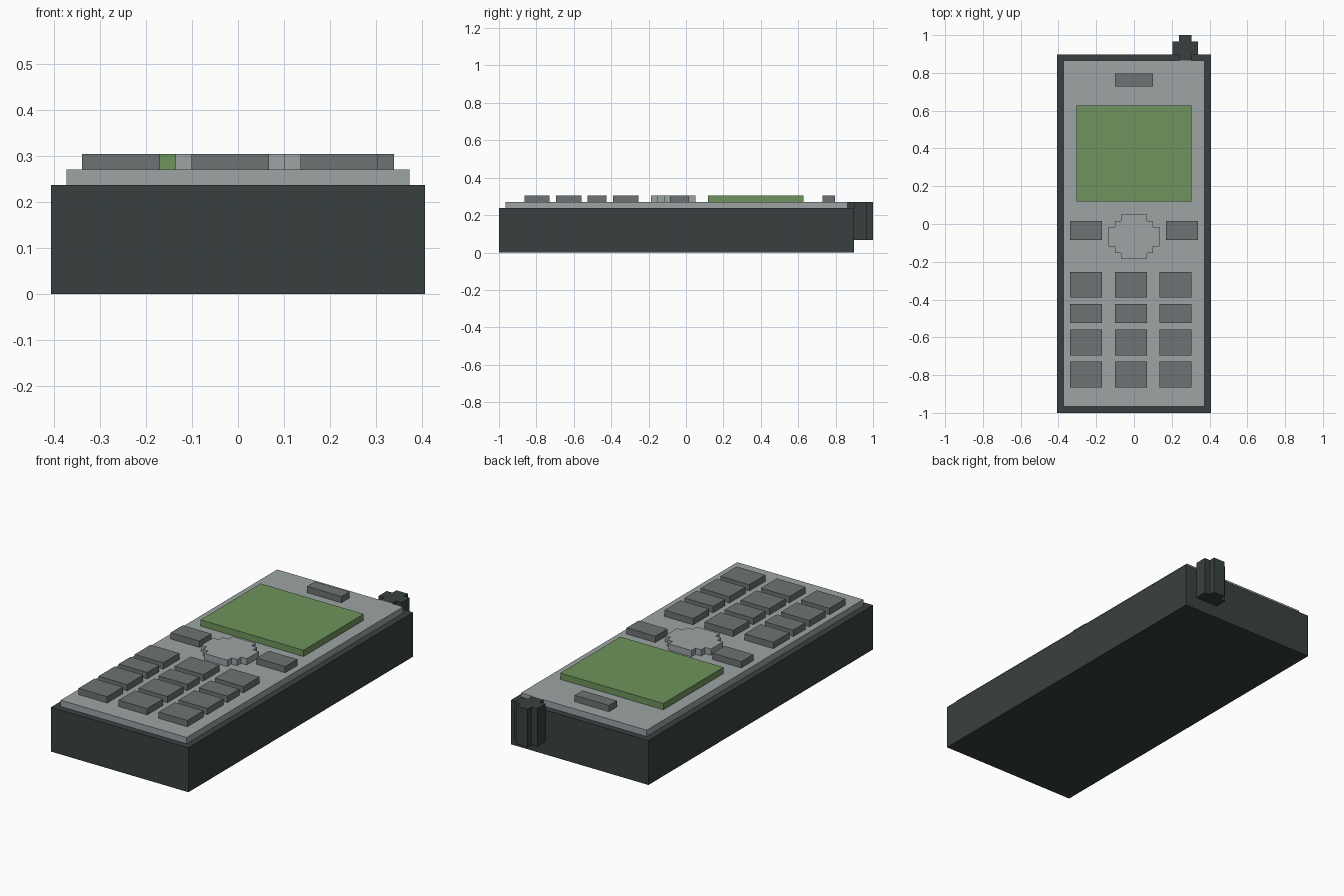
import bpy, bmesh

if "Cube" in bpy.data.objects:
    bpy.data.objects.remove(bpy.data.objects["Cube"])

U = 2 / 59  # grid step: the whole model snaps to this unit


def material(name, rgb):
    def lin(c):
        c /= 255
        return c / 12.92 if c <= 0.04045 else ((c + 0.055) / 1.055) ** 2.4
    m = bpy.data.materials.new(name)
    m.diffuse_color = (*[lin(c) for c in rgb], 1)
    m.use_nodes = True
    m.node_tree.nodes["Principled BSDF"].inputs["Base Color"].default_value = m.diffuse_color
    return m


CASE = material("dark_case", (57, 64, 64))
PLATE = material("light_grey", (157, 163, 165))
KEY = material("key_grey", (110, 114, 116))
GREEN = material("screen_green", (111, 148, 92))


def prism(name, outline, z0, z1, mat):
    """Extrude an outline given in grid units (x from centre, y from front)."""
    bm = bmesh.new()
    face = bm.faces.new([bm.verts.new((x * U, y * U - 1, z0 * U)) for x, y in outline])
    top = bmesh.ops.extrude_face_region(bm, geom=[face])["geom"]
    bmesh.ops.translate(bm, vec=(0, 0, (z1 - z0) * U),
                        verts=[v for v in top if isinstance(v, bmesh.types.BMVert)])
    bmesh.ops.recalc_face_normals(bm, faces=bm.faces)
    mesh = bpy.data.meshes.new(name)
    bm.to_mesh(mesh)
    bm.free()
    mesh.materials.append(mat)
    obj = bpy.data.objects.new(name, mesh)
    bpy.context.collection.objects.link(obj)
    return obj


def block(name, x0, x1, y0, y1, z0, z1, mat):
    return prism(name, [(x0, y0), (x1, y0), (x1, y1), (x0, y1)], z0, z1, mat)


def stepped(cx, y0, half_widths):
    """Stepped round outline from the half width of each one-unit row."""
    right = []
    for i, w in enumerate(half_widths):
        for p in ((cx + w, y0 + i), (cx + w, y0 + i + 1)):
            if len(right) > 1 and right[-1][0] == p[0] == right[-2][0]:
                right.pop()
            if not right or right[-1] != p:
                right.append(p)
    return right + [(2 * cx - x, y) for x, y in reversed(right)]


# Case, face plate, screen and earpiece
block("case", -12, 12, 0, 56, 0, 7, CASE)
block("face_plate", -11, 11, 1, 55, 7, 8, PLATE)
block("screen", -9, 9, 33, 48, 8, 9, GREEN)
block("earpiece", -3, 3, 51, 53, 8, 9, KEY)

# Navigation pad and its side buttons
prism("navigation_pad", stepped(0, 24, [2, 3, 4, 4, 4, 3, 2]), 8, 9, PLATE)
for side, x in (("left", -10), ("right", 5)):
    block(f"{side}_button", x, x + 5, 27, 30, 8, 9, KEY)

# Number keys
for r, (y0, y1) in enumerate([(18, 22), (14, 17), (9, 13), (4, 8)]):
    for c, x in enumerate([-10, -3, 4]):
        block(f"key_{r * 3 + c + 1}", x, x + 5, y0, y1, 8, 9, KEY)

# Stub antenna on the back edge
prism("antenna", stepped(8, 55, [1, 2, 2, 1]), 2, 8, CASE)
